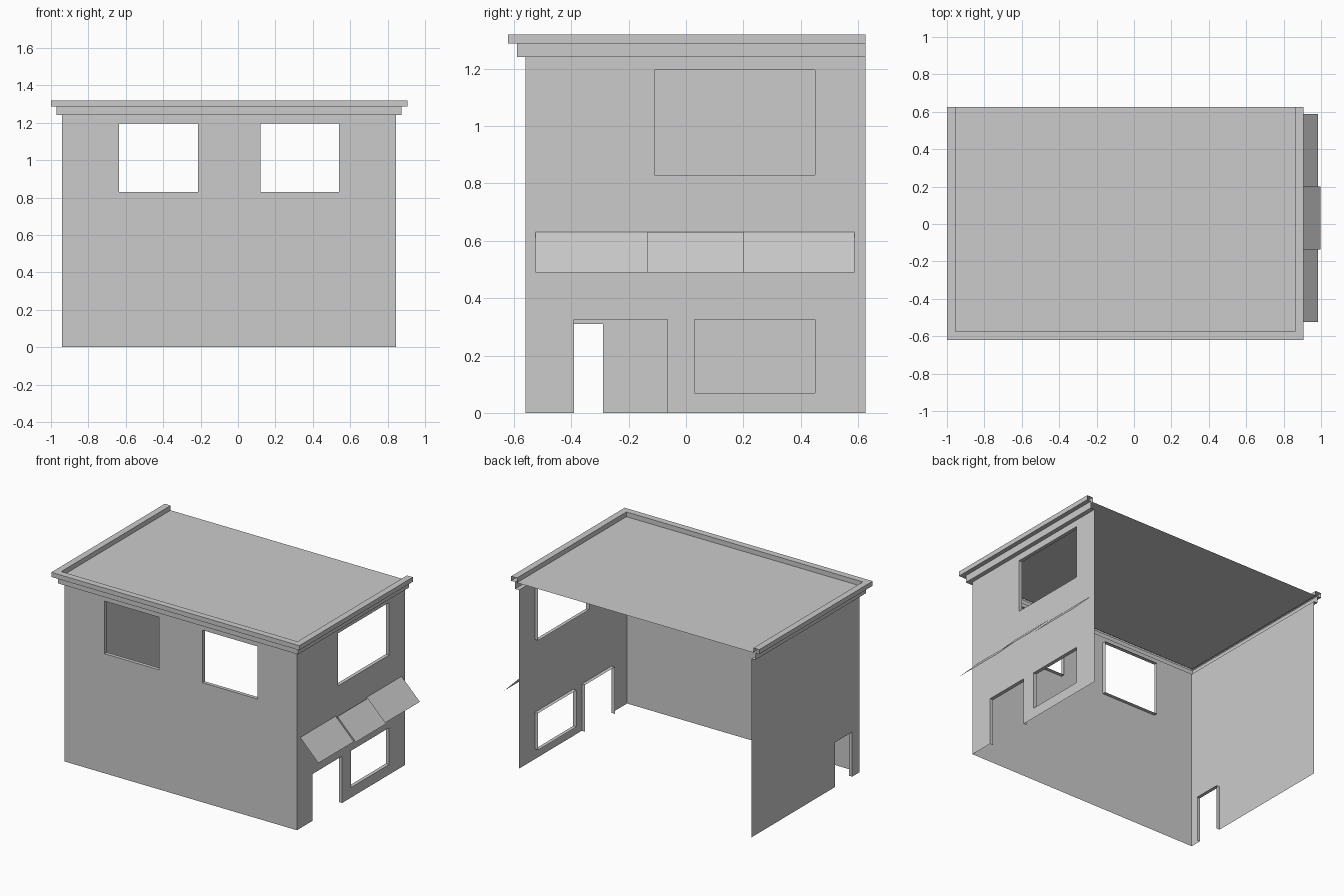
import bpy
from mathutils import Vector

if "Cube" in bpy.data.objects:
    bpy.data.objects.remove(bpy.data.objects["Cube"])

XL, XR, YF, YB = -0.94, 0.845, -0.56, 0.625
WALL_TOP, ROOF_Z, REVEAL = 1.24, 1.287, 0.025
UP = Vector((0, 0, 1))


def make(name, verts, faces):
    mesh = bpy.data.meshes.new(name)
    mesh.from_pydata([tuple(v) for v in verts], [], faces)
    mesh.update()
    obj = bpy.data.objects.new(name, mesh)
    bpy.context.collection.objects.link(obj)
    return obj


def wall(name, origin, u_dir, u_range, holes):
    """Sheet wall with rectangular openings (u0, u1, z0, z1) and inward reveals."""
    origin, u_dir = Vector(origin), Vector(u_dir)
    inward = -u_dir.cross(UP) * REVEAL
    us = sorted({*u_range, *(h[0] for h in holes), *(h[1] for h in holes)})
    zs = sorted({0, WALL_TOP, *(h[2] for h in holes), *(h[3] for h in holes)})
    point = lambda u, z: origin + u_dir * u + UP * z
    verts = [point(u, z) for z in zs for u in us]
    faces, n = [], len(us)
    for j in range(len(zs) - 1):
        for i in range(n - 1):
            u, z = (us[i] + us[i + 1]) / 2, (zs[j] + zs[j + 1]) / 2
            if not any(a < u < b and c < z < d for a, b, c, d in holes):
                k = j * n + i
                faces.append((k, k + 1, k + n + 1, k + n))
    for a, b, c, d in holes:
        corners = [(a, c), (a, d), (b, d), (b, c)]
        sides = 3 if c == 0 else 4      # doors have no sill
        for s in range(sides):
            p, q = point(*corners[s]), point(*corners[(s + 1) % 4])
            k = len(verts)
            verts += [p, p + inward, q + inward, q]
            faces.append((k, k + 1, k + 2, k + 3))
    make(name, verts, faces)


# Walls (the back stays open)
wall("front_wall", (0, YF, 0), (1, 0, 0), (XL, XR),
     [(-0.635, -0.215, 0.83, 1.195), (0.12, 0.54, 0.83, 1.195)])
wall("right_wall", (XR, 0, 0), (0, 1, 0), (YF, YB),
     [(-0.11, 0.45, 0.83, 1.195), (-0.39, -0.065, 0, 0.325), (0.03, 0.45, 0.07, 0.325)])
wall("left_wall", (XL, 0, 0), (0, -1, 0), (-YB, -YF), [(0.29, 0.48, 0, 0.31)])

# Stepped cornice and parapet swept round three sides
profile = [(0, WALL_TOP), (0.03, WALL_TOP), (0.03, 1.288), (0.06, 1.288),
           (0.06, 1.32), (0.015, 1.32), (0.015, ROOF_Z)]
path = [(XL, YB, -1, 0), (XL, YF, -1, -1), (XR, YF, 1, -1), (XR, YB, 1, 0)]
m = len(profile)
verts = [(x + dx * o, y + dy * o, z) for x, y, dx, dy in path for o, z in profile]
faces = [(j * m + i, (j + 1) * m + i, (j + 1) * m + i + 1, j * m + i + 1)
         for j in range(3) for i in range(m - 1)]
make("cornice", verts, faces)

# Flat roof
a, b, c = XL - 0.015, XR + 0.015, YF - 0.015
make("roof", [(a, c, ROOF_Z), (b, c, ROOF_Z), (b, YB, ROOF_Z), (a, YB, ROOF_Z)], [(0, 1, 2, 3)])

# Sloping awning in three sheets, the middle one slightly forward
for name, y0, y1, x in [("awning_front", -0.525, -0.135, XR),
                        ("awning_middle", -0.135, 0.2, XR + 0.013),
                        ("awning_back", 0.2, 0.588, XR)]:
    make(name, [(x, y0, 0.63), (x + 0.14, y0, 0.49), (x + 0.14, y1, 0.49), (x, y1, 0.63)],
         [(0, 1, 2, 3)])
